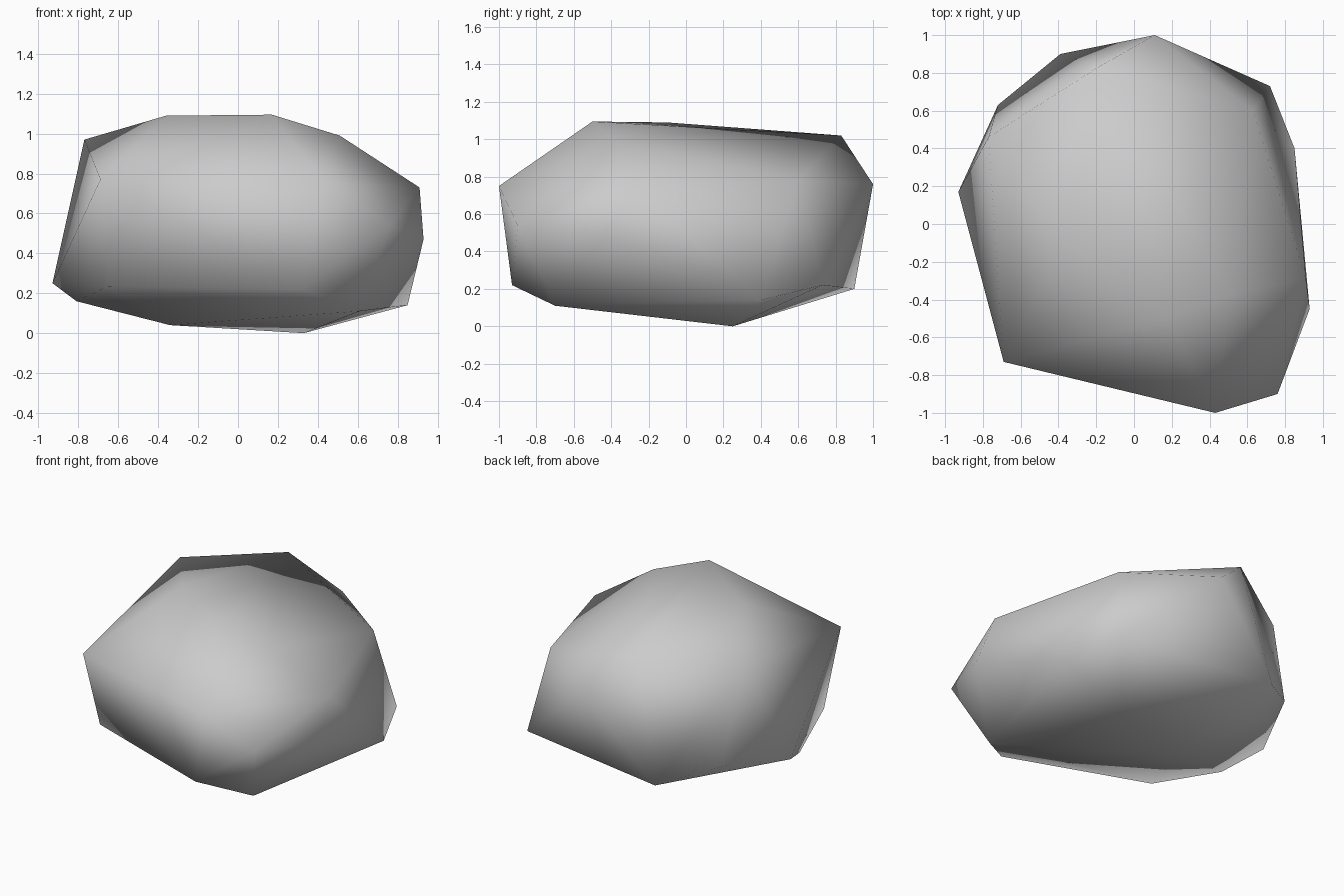
import bpy
import bmesh

# Remove the default cube only
default_cube = bpy.data.objects.get("Cube")
if default_cube:
    bpy.data.objects.remove(default_cube, do_unlink=True)


def make_material(name, colour):
    material = bpy.data.materials.new(name)
    material.use_nodes = True
    material.diffuse_color = colour
    shader = material.node_tree.nodes["Principled BSDF"]
    shader.inputs["Base Color"].default_value = colour
    shader.inputs["Roughness"].default_value = 0.9
    return material


def make_boulder(name, corner_rings, material):
    """Wrap a tight faceted skin around the corners, then shade it smooth."""
    bm = bmesh.new()
    for ring in corner_rings:
        for corner in ring:
            bm.verts.new(corner)
    hull = bmesh.ops.convex_hull(bm, input=bm.verts[:], use_existing_faces=False)

    # Drop any corner that ended up inside the skin
    spare = [v for v in bm.verts if not v.link_faces]
    bmesh.ops.delete(bm, geom=spare, context="VERTS")
    bmesh.ops.recalc_face_normals(bm, faces=bm.faces[:])
    for face in bm.faces:
        face.smooth = True

    mesh = bpy.data.meshes.new(name)
    bm.to_mesh(mesh)
    bm.free()
    mesh.materials.append(material)
    boulder = bpy.data.objects.new(name, mesh)
    bpy.context.collection.objects.link(boulder)
    return boulder


# Corners of the flattened top
crown = [
    (-.36, -.1, 1.09), (.17, -.5, 1.095), (.51, -.37, .99),
    (-.19, .83, 1.02), (-.77, .46, .97),
]

# Corners of the upper flank, where the stone is widest
shoulder = [
    (.11, 1, .76), (.63, .6, .78), (.91, -.29, .73),
    (.43, -1, .75), (-.69, -.73, .77),
    (.76, -.9, .54), (.93, -.45, .47),
]

# Corners of the lower flank
skirt = [
    (.72, .73, .22), (-.39, .9, .2), (-.72, .63, .32),
    (-.93, .17, .25), (-.65, -.6, .235), (.32, -.93, .22),
]

# Corners of the underside
base = [
    (.85, .4, .14), (.61, -.7, .11), (-.81, -.1, .16),
    (-.34, .05, .04), (.33, .25, 0),
]

stone_grey = make_material("stone grey", (.6, .6, .6, 1))
make_boulder("boulder", [crown, shoulder, skirt, base], stone_grey)
